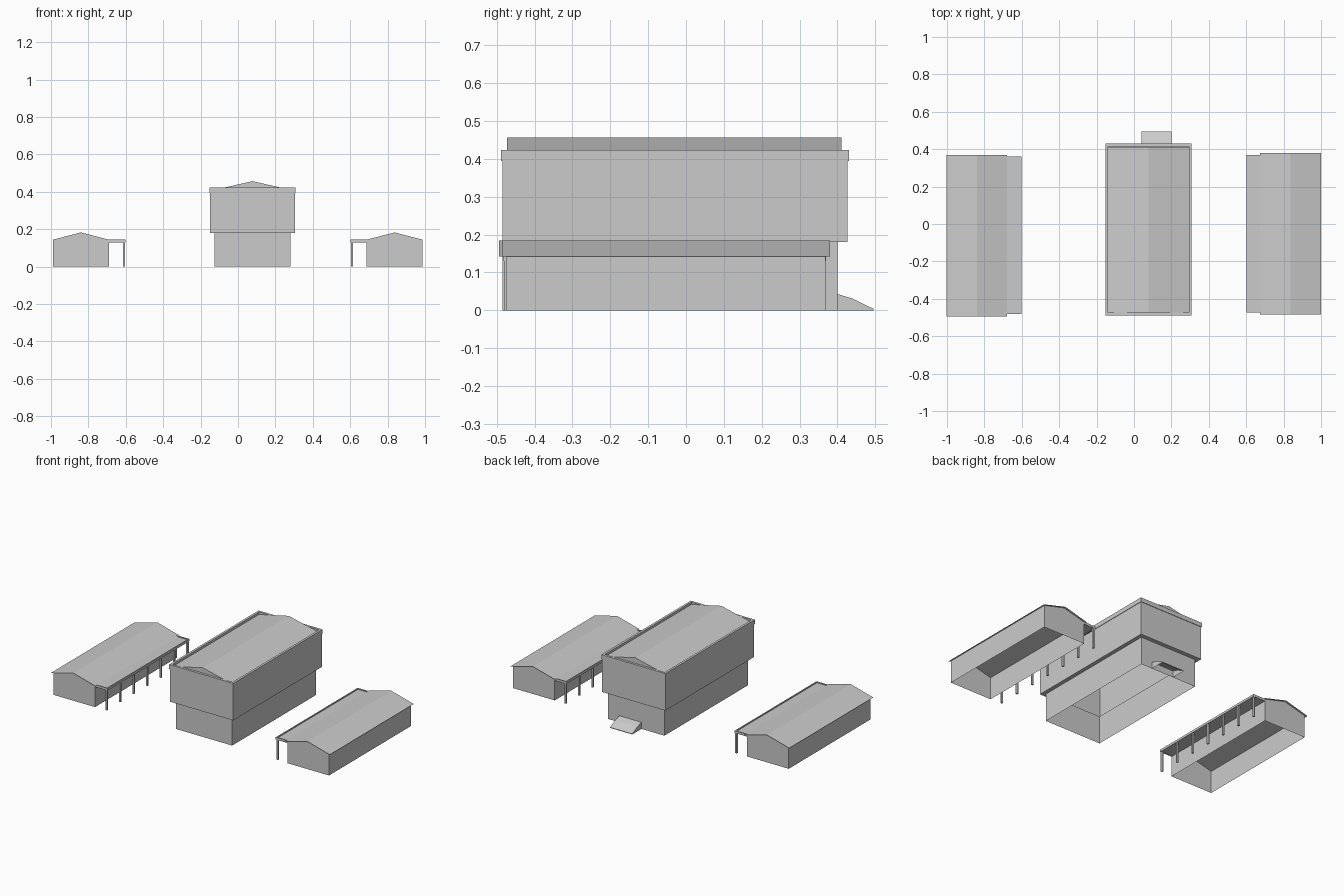
import bpy, bmesh

if "Cube" in bpy.data.objects:
    bpy.data.objects.remove(bpy.data.objects["Cube"])


def finish(name, bm):
    bmesh.ops.remove_doubles(bm, verts=bm.verts, dist=1e-5)
    bmesh.ops.recalc_face_normals(bm, faces=bm.faces)
    me = bpy.data.meshes.new(name)
    bm.to_mesh(me)
    bm.free()
    ob = bpy.data.objects.new(name, me)
    bpy.context.collection.objects.link(ob)
    return ob


def add_box(bm, x0, x1, y0, y1, z0, z1):
    r = bmesh.ops.create_cube(bm, size=1)
    for v in r["verts"]:
        v.co.x = (x0 + x1) / 2 + v.co.x * abs(x1 - x0)
        v.co.y = (y0 + y1) / 2 + v.co.y * abs(y1 - y0)
        v.co.z = (z0 + z1) / 2 + v.co.z * abs(z1 - z0)


def box(name, *dims):
    bm = bmesh.new()
    add_box(bm, *dims)
    return finish(name, bm)


def sweep(name, profile, y0, y1, caps=False, closed=False):
    """Run an x-z profile along y as thin sheets; caps close the two ends."""
    bm = bmesh.new()
    a = [bm.verts.new((x, y0, z)) for x, z in profile]
    b = [bm.verts.new((x, y1, z)) for x, z in profile]
    n = len(profile)
    for i in range(n if closed else n - 1):
        j = (i + 1) % n
        bm.faces.new((a[i], a[j], b[j], b[i]))
    if caps:
        bm.faces.new(a)
        bm.faces.new(b[::-1])
    return finish(name, bm)


def stacked_shell(name, levels):
    """Join rectangular rings (x0, x1, y0, y1, z) into an open shell."""
    bm = bmesh.new()
    rings = [[bm.verts.new(p) for p in ((x0, y0, z), (x1, y0, z), (x1, y1, z), (x0, y1, z))]
             for x0, x1, y0, y1, z in levels]
    for lo, hi in zip(rings, rings[1:]):
        for i in range(4):
            j = (i + 1) % 4
            bm.faces.new((lo[i], lo[j], hi[j], hi[i]))
    return finish(name, bm)


# central hall: narrow ground storey, overhanging upper storey, parapet lip
lower = (-0.125, 0.28, -0.46, 0.40)
upper = (-0.15, 0.305, -0.485, 0.427)
lip = (-0.153, 0.308, -0.489, 0.43)
inner = (-0.138, 0.293, -0.474, 0.415)
stacked_shell("hall_walls", [
    (*lower, 0.0), (*lower, 0.18), (*upper, 0.18), (*upper, 0.395),
    (*lip, 0.395), (*lip, 0.423), (*inner, 0.423), (*inner, 0.40)])

# hall roof with gable ends
cx = 0.0775
sweep("hall_roof", [(-0.138, 0.408), (cx, 0.457), (0.293, 0.408)], -0.473, 0.411, caps=True)

# entrance ramp at the back
bm = bmesh.new()
path = [(0.40, 0.043), (0.44, 0.031), (0.495, 0.004), (0.495, 0.0), (0.40, 0.0)]
sides = [[bm.verts.new((x, y, z)) for y, z in path] for x in (0.04, 0.20)]
for i in range(3):
    bm.faces.new((sides[0][i], sides[0][i + 1], sides[1][i + 1], sides[1][i]))
for s in sides:
    bm.faces.new(s)
finish("entrance_ramp", bm)

# two side wings, mirrored, each with a veranda facing the hall
for side, s, c, dy in (("left", -1, 0.84, -0.01), ("right", 1, 0.837, 0.0)):
    sweep(side + "_wing_walls",
          [(s * (c - 0.15), 0), (s * (c - 0.15), 0.144), (s * c, 0.183),
           (s * (c + 0.15), 0.144), (s * (c + 0.15), 0)],
          -0.474 + dy, 0.368 + dy, caps=True)
    # the roof overhangs on every side; the wing has no floor or ceiling
    sweep(side + "_wing_roof",
          [(s * (c - 0.162), 0.142), (s * c, 0.185), (s * (c + 0.162), 0.142)],
          -0.484 + dy, 0.38 + dy)
    # veranda canopy with raised edge beam
    y0, y1 = -0.472 + dy, 0.37 + dy
    xo, xi = s * 0.602, s * (c - 0.15)
    bm = bmesh.new()
    add_box(bm, xo, xi, y0, y1, 0.132, 0.139)
    add_box(bm, xo, xo + s * 0.007, y0, y1, 0.13, 0.145)
    for y in (y0, y1 - 0.007):
        add_box(bm, xo, xi, y, y + 0.007, 0.13, 0.145)
    finish(side + "_veranda_canopy", bm)
    # veranda posts
    for i in range(7):
        y = y0 + 0.007 + i * (y1 - y0 - 0.014) / 6
        box(f"{side}_veranda_post_{i + 1}", s * 0.605, s * 0.616, y - 0.0055, y + 0.0055, 0, 0.132)

# remove the floor face from each wing's end-capped walls where the profile is open
for ob in bpy.data.objects:
    ob.data.update()
